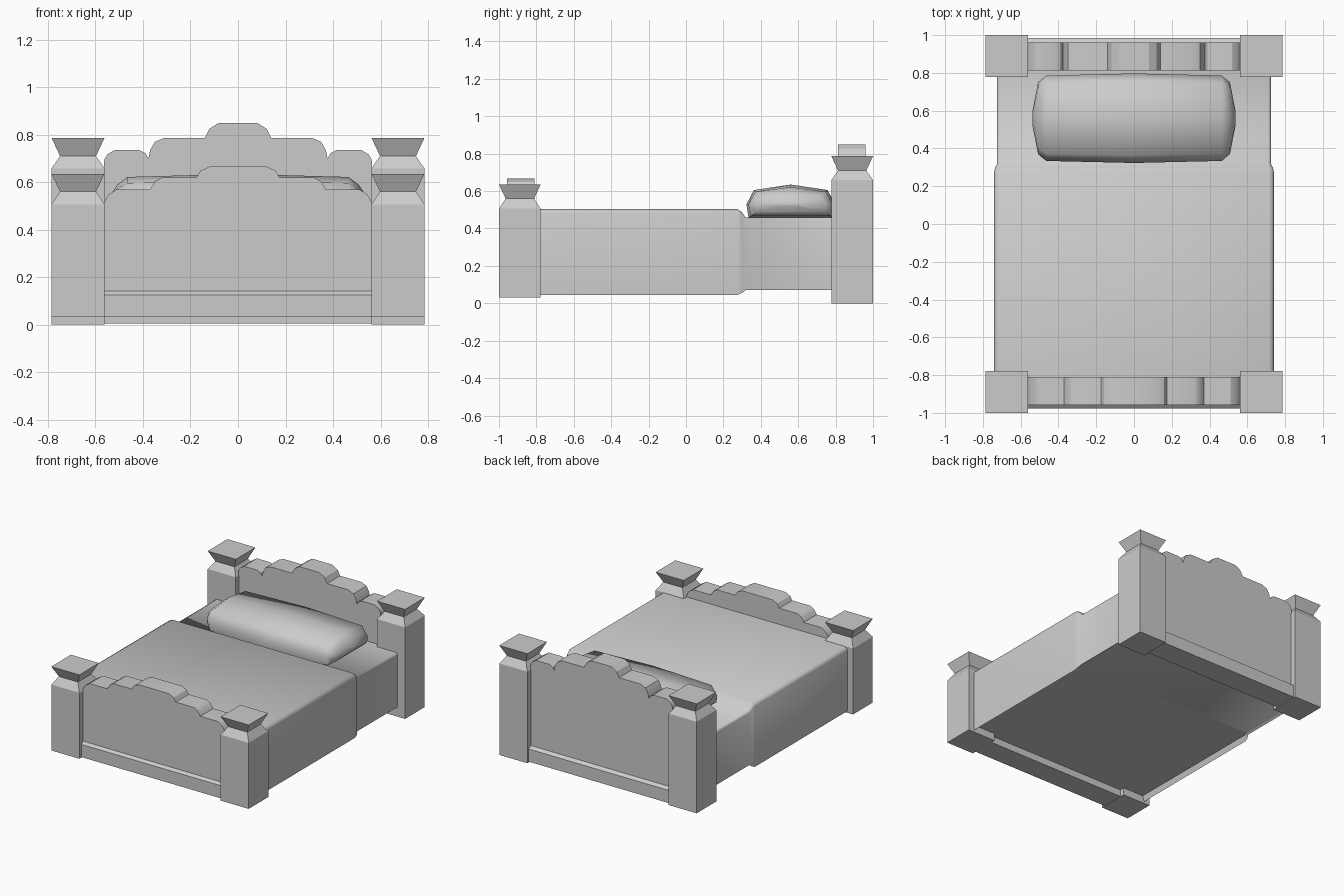
import bpy, bmesh
from math import radians

if "Cube" in bpy.data.objects:
    bpy.data.objects.remove(bpy.data.objects["Cube"])


def finish(name, bm, smooth=None):
    bmesh.ops.recalc_face_normals(bm, faces=bm.faces)
    me = bpy.data.meshes.new(name)
    bm.to_mesh(me)
    bm.free()
    ob = bpy.data.objects.new(name, me)
    bpy.context.collection.objects.link(ob)
    if smooth:
        bpy.ops.object.select_all(action='DESELECT')
        ob.select_set(True)
        bpy.context.view_layer.objects.active = ob
        bpy.ops.object.shade_smooth_by_angle(angle=radians(smooth))
    return ob


def loft(name, rings, smooth=None, caps=True):
    """Join equal-length closed point rings, capping both ends if wanted."""
    bm = bmesh.new()
    loops = [[bm.verts.new(p) for p in ring] for ring in rings]
    n = len(loops[0])
    for a, b in zip(loops, loops[1:]):
        for i in range(n):
            j = (i + 1) % n
            bm.faces.new((a[i], a[j], b[j], b[i]))
    if caps:
        bm.faces.new(loops[0])
        bm.faces.new(loops[-1])
    return finish(name, bm, smooth)


def post(name, x, y, levels):
    """Square post; levels are (height, scale of the full width)."""
    rings = [[(x + sx * 0.1115 * s, y + sy * 0.1115 * s, z)
              for sx, sy in ((-1, -1), (1, -1), (1, 1), (-1, 1))]
             for z, s in levels]
    return loft(name, rings)


def board(name, half, bottom, y0, y1):
    """Scalloped panel from the left half of its top outline."""
    top = half + [(-x, z) for x, z in reversed(half)]
    outline = [(-0.565, bottom)] + top + [(0.565, bottom)]
    return loft(name, [[(x, y, z) for x, z in outline] for y in (y0, y1)], 30)


def plinth(name, side, bottom, top, outer, face):
    """Base rail with a sloped upper edge on its outside."""
    sec = [(0.812, bottom), (outer, bottom), (outer, top - 0.016),
           (face, top), (0.812, top)]
    return loft(name, [[(x, side * y, z) for y, z in sec] for x in (-0.565, 0.565)])


def arch(y, half, bottom, top, r, under=0.085):
    """Section across the bed: eased top corners, recessed underside."""
    side = [(half - 0.012, under), (half, bottom), (half, top - r),
            (half - 0.3 * r, top - 0.3 * r), (half - r, top)]
    pts = [(-x, z) for x, z in side] + side[::-1]
    return [(x, y, z) for x, z in pts]


# Four posts with pinched necks and flared caps
for label, sx in (("left", -1), ("right", 1)):
    post("head_post_" + label, sx * 0.6735, 0.8885,
         [(0, 1), (0.658, 1), (0.71, 0.68), (0.787, 1)])
    post("foot_post_" + label, sx * 0.6735, -0.8885,
         [(0.032, 1), (0.506, 1), (0.56, 0.68), (0.635, 1)])

# Scalloped headboard and footboard on their base rails
board("headboard",
      [(-0.565, 0.685), (-0.56, 0.70), (-0.55, 0.717), (-0.52, 0.735),
       (-0.415, 0.735), (-0.39, 0.722), (-0.377, 0.70), (-0.37, 0.735),
       (-0.35, 0.77), (-0.31, 0.787), (-0.14, 0.787), (-0.12, 0.825),
       (-0.08, 0.85)], 0.112, 0.812, 0.96)
board("footboard",
      [(-0.565, 0.505), (-0.56, 0.522), (-0.545, 0.548), (-0.51, 0.57),
       (-0.37, 0.57), (-0.35, 0.603), (-0.32, 0.62), (-0.175, 0.62),
       (-0.158, 0.648), (-0.12, 0.666)], 0.142, -0.957, -0.81)
plinth("head_plinth", 1, 0.005, 0.112, 0.984, 0.96)
plinth("foot_plinth", -1, 0.035, 0.142, 0.976, 0.957)

# Mattress and blanket as one continuous body, stepping out at the blanket edge
loft("mattress_and_blanket",
     [arch(-0.812, 0.74, 0.045, 0.504, 0.025),
      arch(0.275, 0.74, 0.045, 0.504, 0.025),
      arch(0.298, 0.736, 0.055, 0.488, 0.022),
      arch(0.318, 0.725, 0.07, 0.459, 0.015),
      arch(0.813, 0.725, 0.07, 0.459, 0.015)], 60, caps=False)

# Pillow lofted along x
section = [(0.95, -0.7), (1, 0), (0.83, 0.72), (0, 1),
           (-0.83, 0.72), (-1, 0), (-0.95, -0.7)]
half = [(0.538, 0.035, 0.015), (0.508, 0.19, 0.06), (0.465, 0.226, 0.092)]
stations = [(-x, a, b) for x, a, b in half] + [(0, 0.237, 0.105)] + half[::-1]
loft("pillow", [[(x, 0.56 + y * a, 0.53 + z * b) for y, z in section]
                for x, a, b in stations], 60)
